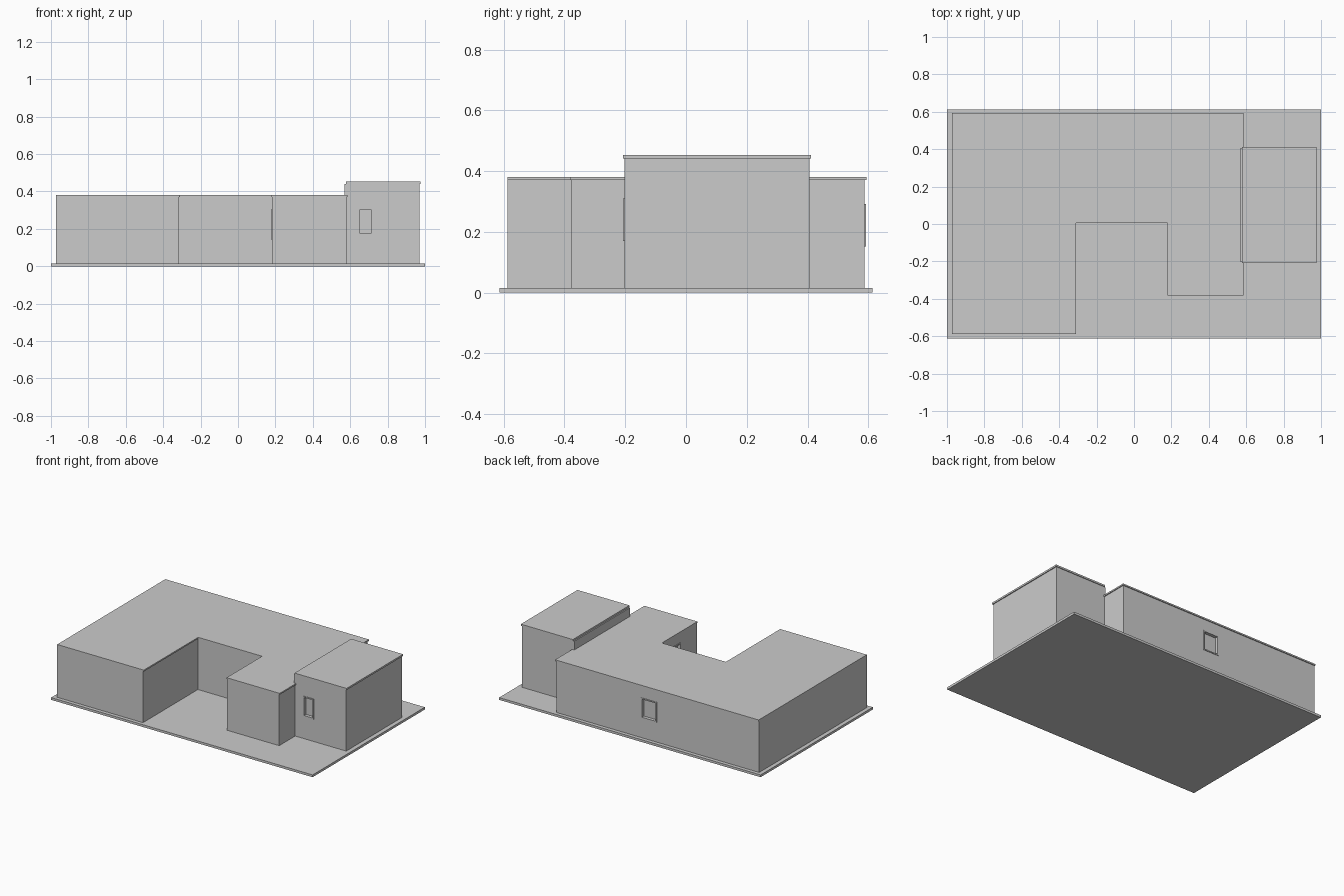
import bpy, bmesh
from mathutils import Vector

if "Cube" in bpy.data.objects:
    bpy.data.objects.remove(bpy.data.objects["Cube"])

# One plain material for the whole house
grey = bpy.data.materials.new("light_grey")
grey.diffuse_color = (0.6, 0.6, 0.6, 1)
grey.use_nodes = True
grey.node_tree.nodes["Principled BSDF"].inputs["Base Color"].default_value = grey.diffuse_color


def prism(name, outline, z0, z1):
    """Extrude a flat outline (counter-clockwise) from z0 to z1."""
    bm = bmesh.new()
    face = bm.faces.new([bm.verts.new((x, y, z0)) for x, y in outline])
    new = bmesh.ops.extrude_face_region(bm, geom=[face])["geom"]
    bmesh.ops.translate(bm, vec=(0, 0, z1 - z0),
                        verts=[v for v in new if isinstance(v, bmesh.types.BMVert)])
    bmesh.ops.recalc_face_normals(bm, faces=bm.faces)
    mesh = bpy.data.meshes.new(name)
    bm.to_mesh(mesh)
    bm.free()
    mesh.materials.append(grey)
    obj = bpy.data.objects.new(name, mesh)
    bpy.context.collection.objects.link(obj)
    return obj


def rect(x0, y0, x1, y1):
    return [(x0, y0), (x1, y0), (x1, y1), (x0, y1)]


def box(name, lo, hi):
    return prism(name, rect(lo[0], lo[1], hi[0], hi[1]), lo[2], hi[2])


def window(name, wall, centre, axis, out, width, height):
    """Recess a window in a wall and put a slim raised frame around it."""
    side = 1 - axis

    def panel(part, a0, a1, z0, z1, d0, d1):
        lo, hi = [0, 0, z0], [0, 0, z1]
        lo[side], hi[side] = centre[side] + a0, centre[side] + a1
        ends = sorted((centre[axis] + out * d0, centre[axis] + out * d1))
        lo[axis], hi[axis] = ends
        return box(name + part, lo, hi)

    w, z0, z1 = width / 2, centre[2] - height / 2, centre[2] + height / 2
    t = 0.008
    cutter = panel("_cutter", -w + t, w - t, z0 + t, z1 - t, -0.018, 0.03)
    cutter.hide_render = True
    cutter.hide_set(True)
    cut = wall.modifiers.new(name, "BOOLEAN")
    cut.operation, cut.object, cut.solver = "DIFFERENCE", cutter, "EXACT"
    for part, a0, a1, b0, b1 in (("_left_jamb", -w, -w + t, z0, z1),
                                 ("_right_jamb", w - t, w, z0, z1),
                                 ("_sill", -w + t, w - t, z0, z0 + t),
                                 ("_head", -w + t, w - t, z1 - t, z1)):
        panel(part, a0, a1, b0, b1, -0.004, 0.004)


# Ground slab
G = 0.016
prism("ground_slab", rect(-1, -0.613, 1, 0.613), 0, G)

# Main house: left wing, rear hall and short right wing round a courtyard
walls = prism("house_walls", [(-0.972, -0.588), (-0.315, -0.588), (-0.315, 0.012),
                              (0.182, 0.012), (0.182, -0.378), (0.58, -0.378),
                              (0.58, 0.588), (-0.972, 0.588)], G, 0.371)
prism("house_roof", [(-0.972, -0.588), (-0.309, -0.588), (-0.309, 0.006),
                     (0.18, 0.006), (0.18, -0.382), (0.586, -0.382),
                     (0.586, 0.594), (-0.972, 0.594)], 0.371, 0.381)

# Taller block on the right, its roof shifted a little outwards
tower = prism("tall_block_walls", rect(0.57, -0.203, 0.97, 0.406), G, 0.441)
prism("tall_block_roof", rect(0.578, -0.208, 0.976, 0.411), 0.441, 0.453)

# Windows
window("tall_block_window", tower, (0.682, -0.203, 0.24), 1, -1, 0.08, 0.14)
window("rear_window", walls, (-0.13, 0.588, 0.222), 1, 1, 0.12, 0.14)
window("courtyard_window", walls, (0.182, -0.135, 0.223), 0, -1, 0.13, 0.165)
